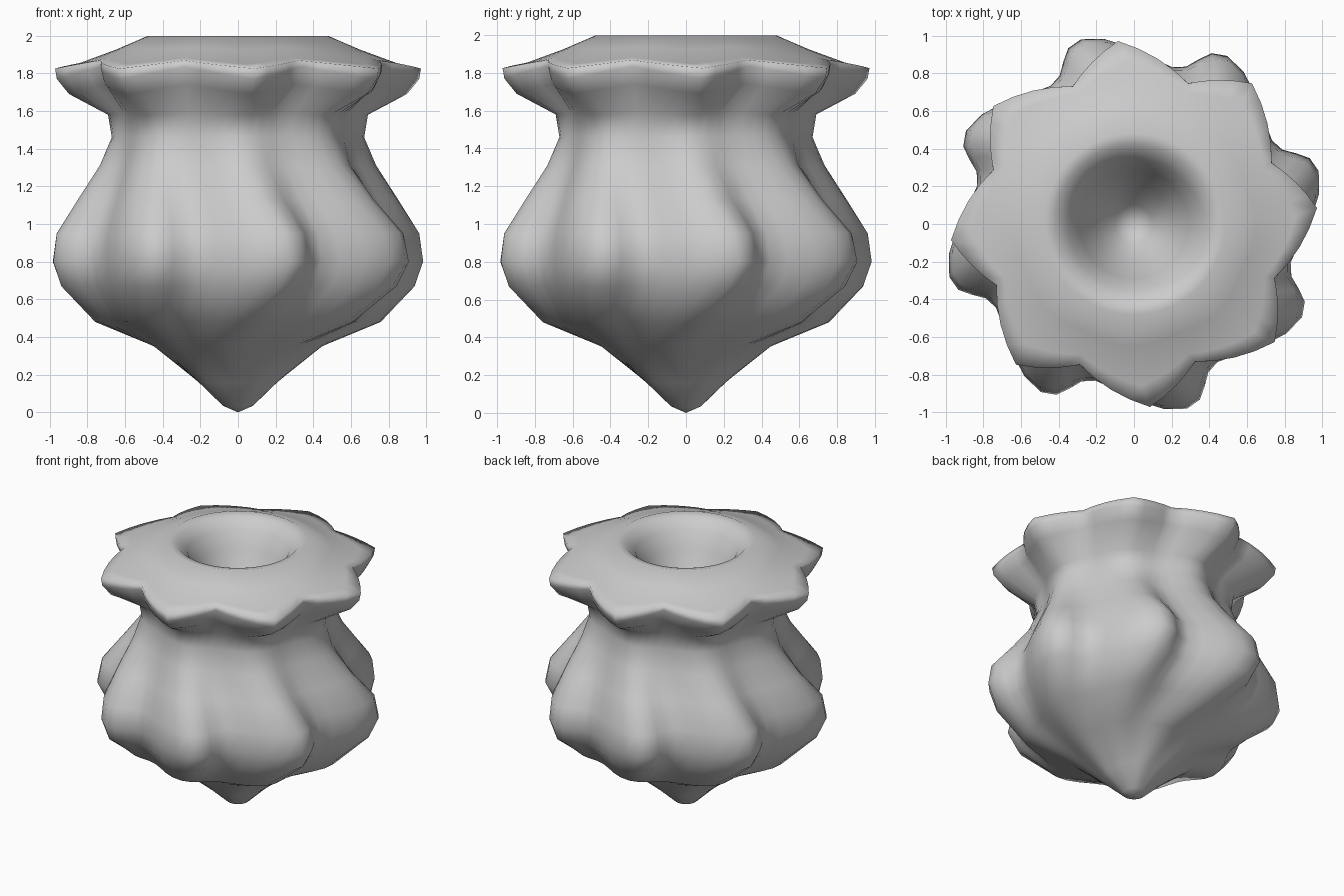
import bpy, bmesh
from math import sin, cos, asin, pi, radians

if "Cube" in bpy.data.objects:
    bpy.data.objects.remove(bpy.data.objects["Cube"])

SEGS = 64      # steps around
LOBES = 8      # ridges around the body
# outer profile, bottom tip to well floor:
# (ridge radius, ridge height, groove depth ratio, height gained per unit of groove depth)
PROFILE = [(0.08, 0.035, 0.0, 0), (0.215, 0.16, 0.03, 0), (0.45, 0.35, 0.05, 0),
           (0.76, 0.48, 0.10, 0), (0.965, 0.67, 0.15, 0), (1.02, 0.80, 0.16, 0),
           (0.995, 0.95, 0.155, 0), (0.86, 1.13, 0.13, 0), (0.735, 1.31, 0.09, 0),
           (0.67, 1.46, 0.05, 0), (0.69, 1.58, 0.06, 0.2), (0.90, 1.69, 0.14, 0.4),
           (0.965, 1.77, 0.17, 0.4), (0.975, 1.825, 0.18, 0.25), (0.86, 1.848, 0.13, 0.3),
           (0.65, 1.925, 0.04, 0.4), (0.48, 1.998, 0.0, 0), (0.42, 1.985, 0.0, 0),
           (0.35, 1.92, 0.0, 0), (0.29, 1.80, 0.0, 0), (0.21, 1.63, 0.0, 0),
           (0.10, 1.48, 0.0, 0)]


def rim_blend(z):
    """0 on the body, 1 at the rim."""
    return min(max((z - 1.5) / 0.22, 0), 1)


def swirl(r, rad, z):
    """Ridges lean with radius; the rim lags behind and leans less."""
    k = rim_blend(z)
    rim = 5 + 20 * (rad - 0.975)
    body = 16 + 45 * (rad - 1.02)
    return radians(body * (1 - k) + rim * k)


def groove(a, z):
    """0 on a ridge, 1 in a groove; more pointed at the rim."""
    smooth = 0.5 - 0.5 * cos(LOBES * a)
    pointed = asin(min(1, smooth ** 0.5)) * 2 / pi
    k = rim_blend(z)
    return smooth * (1 - k) + pointed * k


# Swirling fluted vase skinned from rings
bm = bmesh.new()
rings = []
for r, z, depth, lift in PROFILE:
    ring = []
    for i in range(SEGS):
        a = 2 * pi * i / SEGS
        cut = r * depth * groove(a, z)
        rad = r - cut
        t = a + swirl(r, rad, z)
        ring.append(bm.verts.new((rad * cos(t), rad * sin(t), z + lift * cut)))
    rings.append(ring)

for lo, hi in zip(rings, rings[1:]):
    for i in range(SEGS):
        j = (i + 1) % SEGS
        bm.faces.new((lo[i], lo[j], hi[j], hi[i]))

# Pointed base and floor of the well
tip = bm.verts.new((0, 0, 0))
floor = bm.verts.new((0, 0, 1.40))
for i in range(SEGS):
    j = (i + 1) % SEGS
    bm.faces.new((tip, rings[0][j], rings[0][i]))
    bm.faces.new((floor, rings[-1][i], rings[-1][j]))

bmesh.ops.recalc_face_normals(bm, faces=bm.faces)
mesh = bpy.data.meshes.new("fluted_vase")
bm.to_mesh(mesh)
bm.free()
for p in mesh.polygons:
    p.use_smooth = True
vase = bpy.data.objects.new("fluted_vase", mesh)
bpy.context.collection.objects.link(vase)
